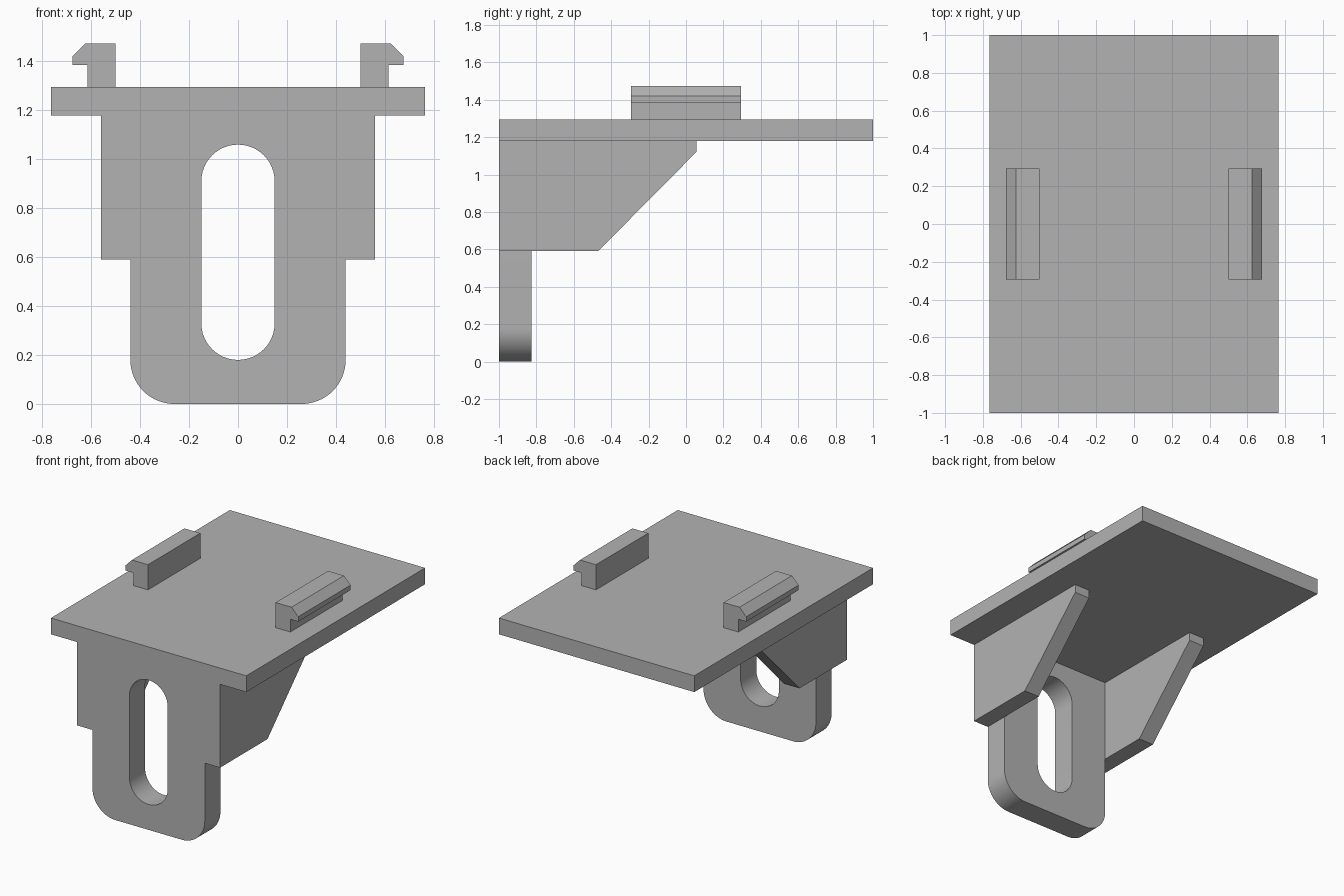
import bpy, bmesh
from math import cos, sin, pi
from mathutils import Vector

cube = bpy.data.objects.get("Cube")
if cube:
    bpy.data.objects.remove(cube, do_unlink=True)

grey = bpy.data.materials.new("plain grey")
grey.use_nodes = True
colour = (0.45, 0.45, 0.45, 1)
grey.diffuse_color = colour
grey.node_tree.nodes["Principled BSDF"].inputs["Base Color"].default_value = colour


def prism(name, loops, place, depth, smooth=False):
    """Fill the outline (later loops are holes) and extrude it along depth."""
    bm = bmesh.new()
    edges = []
    for loop in loops:
        verts = [bm.verts.new(place(a, b)) for a, b in loop]
        edges += [bm.edges.new((v, verts[i - 1])) for i, v in enumerate(verts)]
    bmesh.ops.triangle_fill(bm, edges=edges, use_beauty=True)
    result = bmesh.ops.extrude_face_region(bm, geom=bm.faces[:], use_keep_orig=True)
    moved = [g for g in result["geom"] if isinstance(g, bmesh.types.BMVert)]
    bmesh.ops.translate(bm, verts=moved, vec=Vector(depth))
    bmesh.ops.recalc_face_normals(bm, faces=bm.faces[:])
    mesh = bpy.data.meshes.new(name)
    bm.to_mesh(mesh)
    bm.free()
    mesh.materials.append(grey)
    obj = bpy.data.objects.new(name, mesh)
    bpy.context.collection.objects.link(obj)
    if smooth:
        bpy.ops.object.select_all(action="DESELECT")
        obj.select_set(True)
        bpy.context.view_layer.objects.active = obj
        bpy.ops.object.shade_smooth_by_angle()
    return obj


def arc(cx, cz, r, start, end, steps=16):
    angles = [start + (end - start) * i / steps for i in range(steps + 1)]
    return [(cx + r * cos(t), cz + r * sin(t)) for t in angles]


deck_low, deck_top = 1.18, 1.295
half_x, tab_x, gusset_x = 0.765, 0.44, 0.56

# Flat top deck
prism("top_deck", [[(-half_x, -1), (half_x, -1), (half_x, 1), (-half_x, 1)]],
      lambda x, y: (x, y, deck_low), (0, 0, deck_top - deck_low))

# Hanging tab with rounded lower corners and a long slot
r = 0.18
outline = (arc(r - tab_x, r, r, pi, 1.5 * pi) + arc(tab_x - r, r, r, 1.5 * pi, 2 * pi)
           + [(tab_x, deck_low), (-tab_x, deck_low)])
slot = arc(0, 0.91, 0.15, 0, pi, 24) + arc(0, 0.33, 0.15, pi, 2 * pi, 24)
prism("front_tab", [outline, slot], lambda x, z: (x, -1, z), (0, 0.175, 0), smooth=True)

# Side gussets and hooked clips
gusset = [(-1, 0.59), (-0.47, 0.59), (0.055, 1.12), (0.055, deck_low), (-1, deck_low)]
clip = [(0.5, deck_top), (0.615, deck_top), (0.615, 1.385), (0.677, 1.385),
        (0.677, 1.42), (0.625, 1.473), (0.5, 1.473)]
for side, s in (("left", 1), ("right", -1)):
    prism(side + "_gusset", [gusset], lambda y, z: (s * tab_x, y, z),
          (s * (gusset_x - tab_x), 0, 0))
    prism(side + "_clip", [clip], lambda x, z: (s * x, -0.293, z), (0, 0.586, 0))
